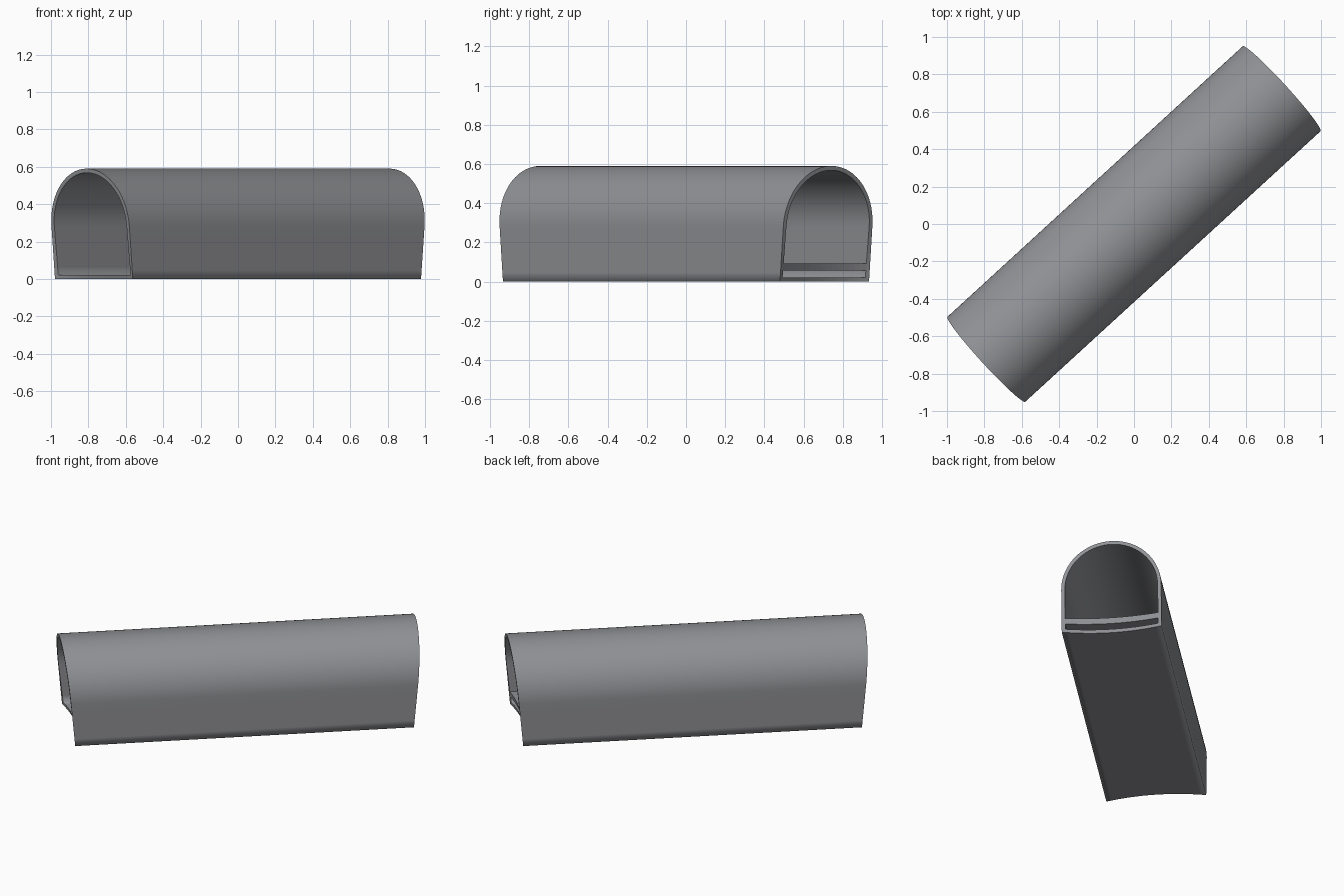
import bpy, bmesh, math
from mathutils import Matrix

if "Cube" in bpy.data.objects:
    bpy.data.objects.remove(bpy.data.objects["Cube"])

HALF, SPRING, T = 0.308, 0.282, 0.022       # half width, arch start height, wall thickness
TURN = Matrix.Rotation(math.radians(42.5), 4, 'Z')

grey = bpy.data.materials.new("slate_grey")
grey.diffuse_color = (0.28, 0.285, 0.30, 1)
grey.use_nodes = True
grey.node_tree.nodes["Principled BSDF"].inputs["Base Color"].default_value = grey.diffuse_color


def reach(u, z):
    """Distance of the curved end from the middle: leans out at the top, hollow at the floor."""
    hollow = 0.045 * (1 - min(1, (u / HALF) ** 2)) * max(0, 1 - z / 0.3)
    return 1.045 + 0.09 * z - hollow


def section(inset):
    """Closed arch outline as (u, z) points, the same count for every inset."""
    r, low = HALF - inset, inset
    pts = [(-r + 2 * r * i / 16, low) for i in range(16)]
    pts += [(r, low + (SPRING - low) * i / 6) for i in range(6)]
    pts += [(r * math.cos(math.pi * i / 40), SPRING + r * math.sin(math.pi * i / 40))
            for i in range(40)]
    pts += [(-r, SPRING - (SPRING - low) * i / 6) for i in range(6)]
    return pts


def finish(bm, name):
    bmesh.ops.recalc_face_normals(bm, faces=bm.faces[:])
    bm.transform(TURN)
    me = bpy.data.meshes.new(name)
    bm.to_mesh(me)
    bm.free()
    me.materials.append(grey)
    ob = bpy.data.objects.new(name, me)
    bpy.context.collection.objects.link(ob)
    return ob


# arched sleeve: outer and inner skins joined by end rims
bm = bmesh.new()


def ring(inset, side):
    return [bm.verts.new((side * reach(u, z), -u, z)) for u, z in section(inset)]


def bridge(a, b, smooth):
    n = len(a)
    for i in range(n):
        f = bm.faces.new((a[i], a[(i + 1) % n], b[(i + 1) % n], b[i]))
        f.smooth = smooth


out_a, out_b = ring(0, -1), ring(0, 1)
in_a, in_b = ring(T, -1), ring(T, 1)
bridge(out_a, out_b, True)
bridge(in_b, in_a, True)
bridge(in_a, out_a, False)
bridge(out_b, in_b, False)
for e in bm.edges:                           # crisp rims
    if any(not f.smooth for f in e.link_faces):
        e.smooth = False
finish(bm, "arched_sleeve")

# raised cross bar just above the floor at the far end
bm = bmesh.new()
w, steps, rows = HALF - T, 16, []
for i in range(steps + 1):
    u = -w + 2 * w * i / steps
    rows.append([bm.verts.new((reach(u, z) - back, -u, z))
                 for z, back in ((0.057, 0), (0.093, 0), (0.093, 0.12), (0.057, 0.12))])
for a, b in zip(rows, rows[1:]):
    for k in range(4):
        bm.faces.new((a[k], a[(k + 1) % 4], b[(k + 1) % 4], b[k]))
bm.faces.new(rows[0])
bm.faces.new(rows[-1])
finish(bm, "cross_bar")
